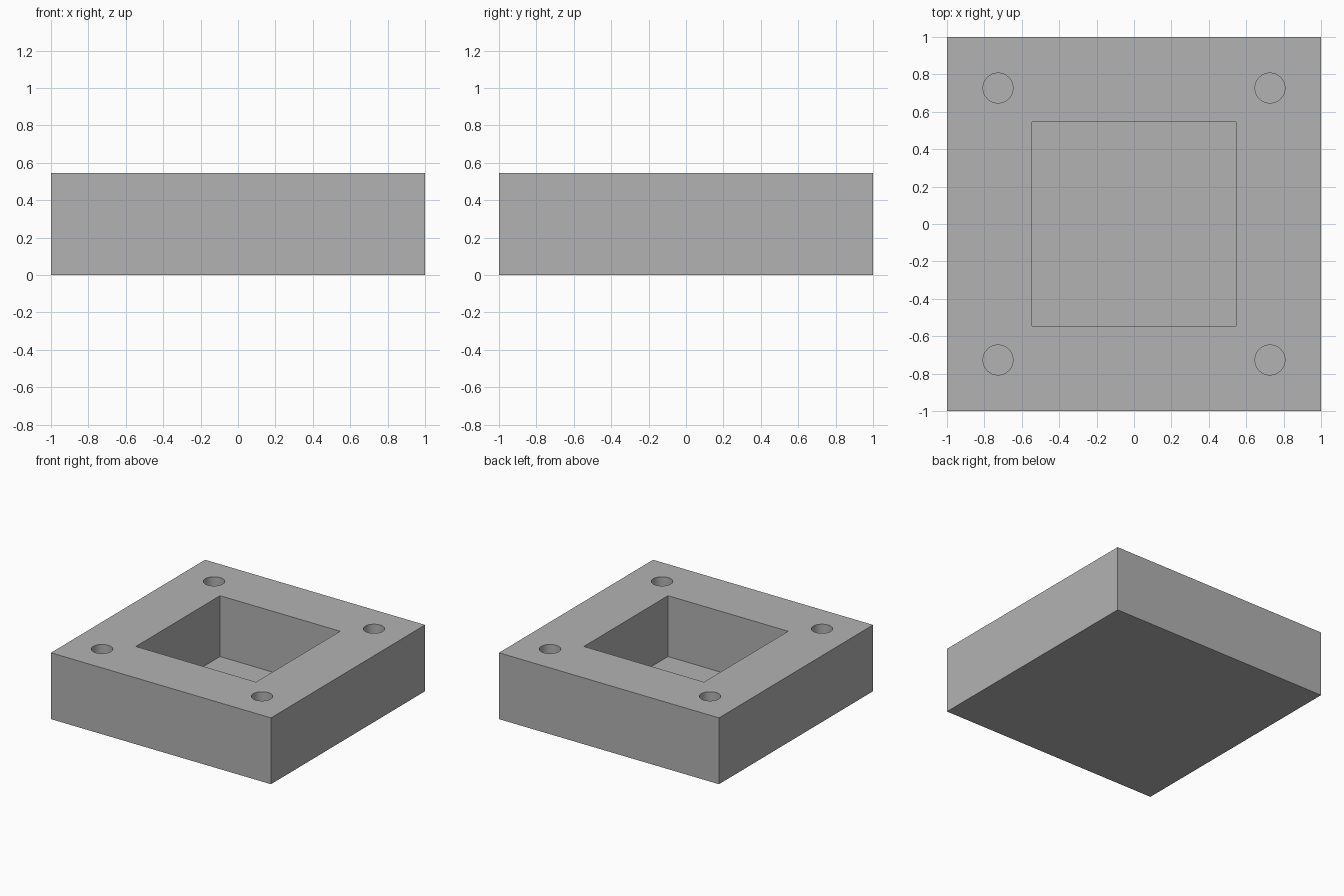
import bpy
import math

default = bpy.data.objects.get("Cube")
if default:
    bpy.data.objects.remove(default, do_unlink=True)

HEIGHT = 0.545
FLOOR = 0.045          # thickness left under the pocket and holes
POCKET = 1.092         # pocket side length
HOLE_POS, HOLE_RADIUS = 0.727, 0.08
CUT_TOP = HEIGHT + 0.2

grey = bpy.data.materials.new("grey")
grey.use_nodes = True
colour = (0.448, 0.448, 0.448, 1)
grey.diffuse_color = colour
grey.node_tree.nodes["Principled BSDF"].inputs["Base Color"].default_value = colour


def box(name, side, bottom, top):
    bpy.ops.mesh.primitive_cube_add(size=1, location=(0, 0, (bottom + top) / 2))
    obj = bpy.context.object
    obj.name = name
    obj.scale = (side, side, top - bottom)
    bpy.ops.object.transform_apply(location=True, rotation=False, scale=True)
    obj.data.materials.append(grey)
    return obj


def hole(name, x, y):
    bpy.ops.mesh.primitive_cylinder_add(
        vertices=48, radius=HOLE_RADIUS, depth=CUT_TOP - FLOOR,
        location=(x, y, (CUT_TOP + FLOOR) / 2))
    obj = bpy.context.object
    obj.name = name
    obj.data.materials.append(grey)
    return obj


# Solid block, with a square pocket and four corner holes to cut out
block = box("block", 2, 0, HEIGHT)
cutters = [box("pocket_cutter", POCKET, FLOOR, CUT_TOP)]
for sx in (-1, 1):
    for sy in (-1, 1):
        cutters.append(hole("hole_cutter", sx * HOLE_POS, sy * HOLE_POS))

# Cut each opening, then discard its cutter
bpy.ops.object.select_all(action="DESELECT")
block.select_set(True)
bpy.context.view_layer.objects.active = block
for cutter in cutters:
    cutter.hide_render = True
    mod = block.modifiers.new("cut", "BOOLEAN")
    mod.operation = "DIFFERENCE"
    mod.solver = "EXACT"
    mod.object = cutter
    bpy.ops.object.modifier_apply(modifier=mod.name)
    bpy.data.objects.remove(cutter, do_unlink=True)

# Smooth hole walls, crisp edges elsewhere
bpy.ops.object.shade_smooth_by_angle(angle=math.radians(30))
